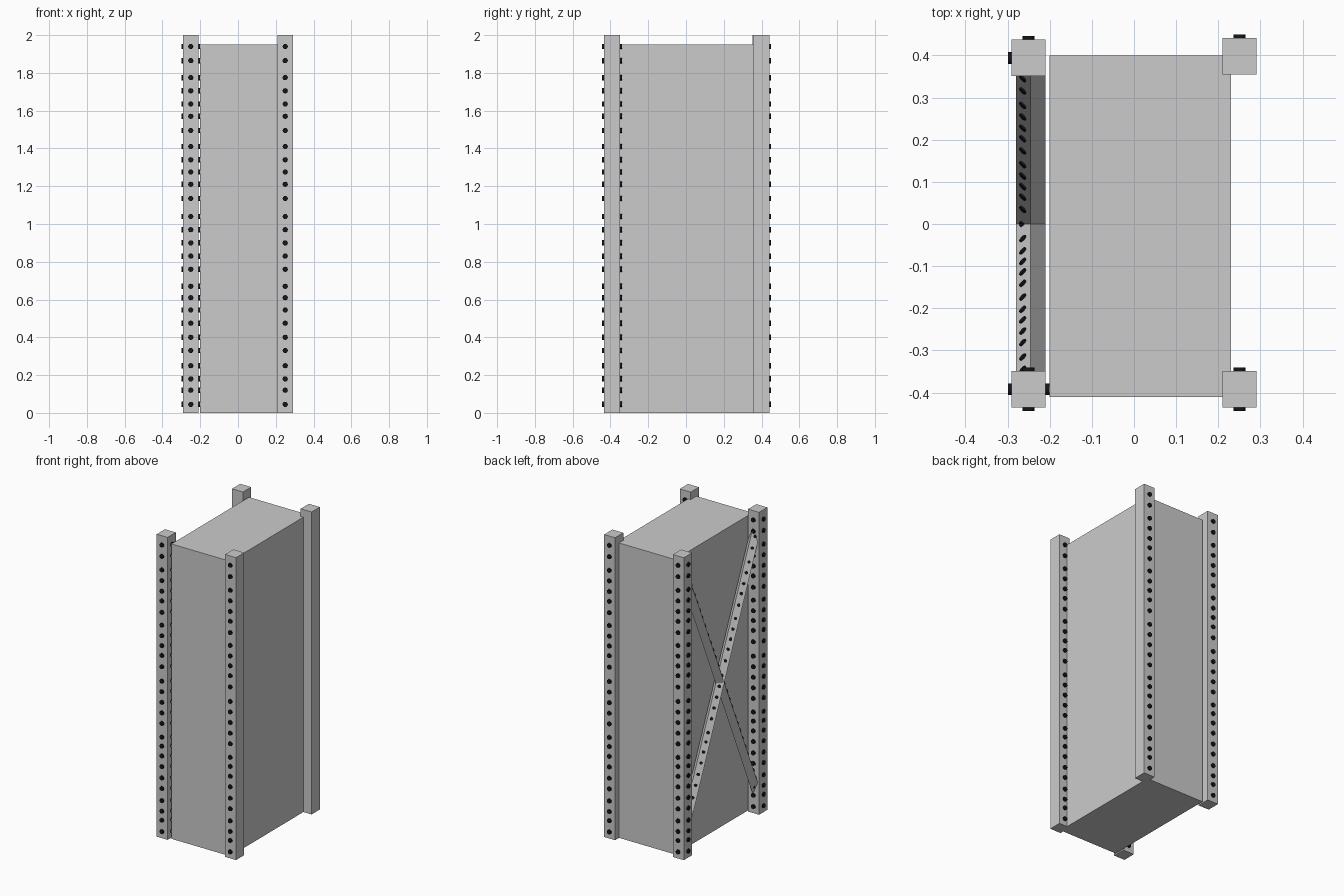
import bpy, bmesh
from mathutils import Matrix, Vector

if "Cube" in bpy.data.objects:
    bpy.data.objects.remove(bpy.data.objects["Cube"])

def material(name, c):
    m = bpy.data.materials.new(name)
    m.diffuse_color = (*c, 1)
    m.use_nodes = True
    m.node_tree.nodes["Principled BSDF"].inputs["Base Color"].default_value = m.diffuse_color
    return m

BLACK = material("black", (0.008, 0.008, 0.008))
PANEL = material("panel_grey", (0.55, 0.55, 0.55))

# irregular stud heights shared by all bars (bar length 2)
HEIGHTS = [.045, .12, .18, .25, .33, .40, .475, .545, .61, .67, .76, .83, .90, .97,
           1.04, 1.135, 1.21, 1.275, 1.34, 1.41, 1.495, 1.57, 1.635, 1.705, 1.775,
           1.865, 1.94]

def finish(bm, name, mat=None):
    me = bpy.data.meshes.new(name)
    bm.to_mesh(me)
    bm.free()
    ob = bpy.data.objects.new(name, me)
    bpy.context.collection.objects.link(ob)
    if mat:
        me.materials.append(mat)
    return ob

def box(name, lo, hi, frame=Matrix(), mat=None):
    lo, hi = Vector(lo), Vector(hi)
    bm = bmesh.new()
    bmesh.ops.create_cube(bm, size=1, matrix=frame @ Matrix.Translation((lo + hi) / 2)
                          @ Matrix.Diagonal((*(hi - lo), 1)))
    return finish(bm, name, mat)

def studs(name, origin, axis, normal, half, length, r, out=0.01):
    """Column of short round studs on the bar face that looks along normal."""
    rot = Vector(normal).to_track_quat('Z', 'Y').to_matrix().to_4x4()
    bm = bmesh.new()
    for h in HEIGHTS:
        p = Vector(origin) + Vector(axis) * (h * length / 2) + Vector(normal) * half
        bmesh.ops.create_cone(bm, cap_ends=True, segments=12, radius1=r, radius2=r,
                              depth=2 * out, matrix=Matrix.Translation(p) @ rot)
    return finish(bm, name, BLACK)

# main cabinet body
box("cabinet_body", (-.20, -.41, 0), (.23, .40, 1.95), mat=PANEL)

# four corner posts with the studded faces of each
X, Y = (1, 0, 0), (0, 1, 0)
NX, NY = (-1, 0, 0), (0, -1, 0)
posts = {
    "front_left": (-.25, -.392, (X, NX, Y, NY)),
    "front_right": (.25, -.392, (Y, NY)),
    "back_left": (-.25, .394, (NX, Y)),
    "back_right": (.25, .398, (Y,)),
}
for name, (x, y, faces) in posts.items():
    box(name + "_post", (x - .04, y - .043, 0), (x + .04, y + .043, 2))
    for i, n in enumerate(faces):
        studs(f"{name}_post_studs_{i}", (x, y, 0), (0, 0, 1), n,
              .04 if n[0] else .043, 2, .014, .009)

# crossed braces on the left side, square bars turned 45 degrees about their length
for name, s in (("falling_brace", -1), ("rising_brace", 1)):
    a = Vector((-.245, -.385 * s, .13))
    b = Vector((-.245, .385 * s, 1.88))
    d = (b - a).normalized()
    up = Vector((1, 0, 0)).cross(d) * 1
    if up.z < 0:
        up = -up
    n = (up + Vector(NX)).normalized()
    t = d.cross(n)
    frame = Matrix((t, n, d)).transposed().to_4x4()
    frame.translation = a
    length = (b - a).length
    box(name, (-.025, -.025, 0), (.025, .025, length), frame)
    studs(name + "_studs", a, d, n, .025, length, .010, .004)
